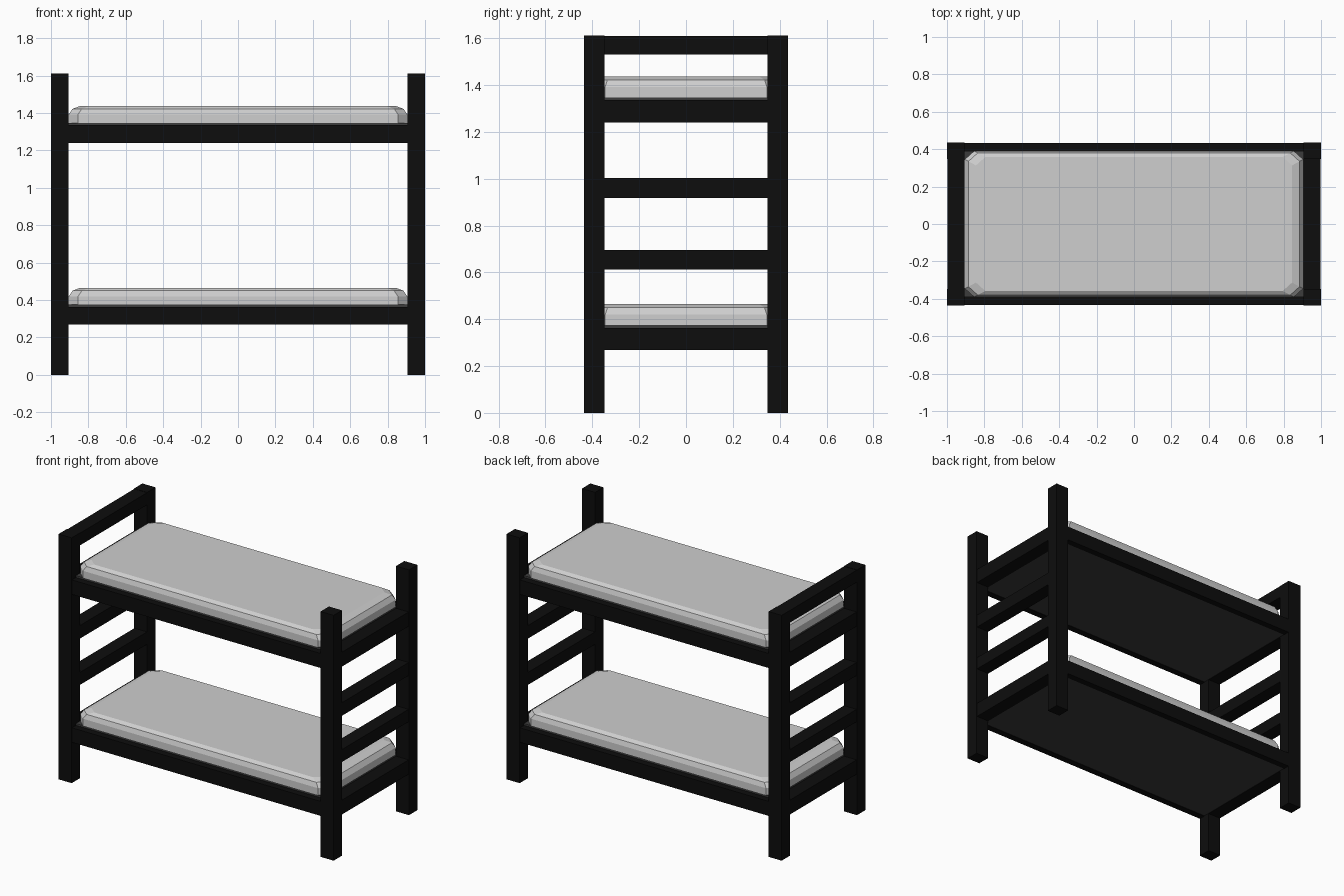
import bpy, bmesh

cube = bpy.data.objects.get("Cube")
if cube:
    bpy.data.objects.remove(cube, do_unlink=True)


def material(name, rgb):
    m = bpy.data.materials.new(name)
    m.use_nodes = True
    col = (*rgb, 1)
    m.diffuse_color = col
    m.node_tree.nodes["Principled BSDF"].inputs["Base Color"].default_value = col
    return m


BLACK = material("black_frame", (0.004, 0.004, 0.004))
GREY = material("dark_grey_board", (0.045, 0.045, 0.045))
WHITE = material("mattress_white", (0.62, 0.62, 0.62))


def finish(name, bm, mat):
    bmesh.ops.recalc_face_normals(bm, faces=bm.faces)
    me = bpy.data.meshes.new(name)
    bm.to_mesh(me)
    bm.free()
    me.materials.append(mat)
    ob = bpy.data.objects.new(name, me)
    bpy.context.collection.objects.link(ob)
    return ob


def box(name, xs, ys, zs, mat):
    bm = bmesh.new()
    bmesh.ops.create_cube(bm, size=1)
    for v in bm.verts:
        for i, (lo, hi) in enumerate((xs, ys, zs)):
            v.co[i] = lo if v.co[i] < 0 else hi
    return finish(name, bm, mat)


# Overall extents: outer and inner faces of the frame
XO, XI = 1.0, 0.905
YO, YI, YP = 0.435, 0.39, 0.348
HEIGHT = 1.612


def mattress(name, z):
    # Stack of chamfered rectangles, rounded inwards towards the top
    bm = bmesh.new()
    rings = []
    for dx, dy, h in ((0, 0, 0), (0, 0, 0.045), (0.02, 0.01, 0.075), (0.06, 0.032, 0.09)):
        x, y = XI - dx, YI - dy
        cx, cy = x - 0.05, y - 0.045
        pts = [(x, -cy), (x, cy), (cx, y), (-cx, y),
               (-x, cy), (-x, -cy), (-cx, -y), (cx, -y)]
        rings.append([bm.verts.new((px, py, z + h)) for px, py in pts])
    for a, b in zip(rings, rings[1:]):
        for i in range(8):
            j = (i + 1) % 8
            bm.faces.new((a[i], a[j], b[j], b[i]))
    bm.faces.new(rings[-1])
    bm.faces.new(rings[0])
    return finish(name, bm, WHITE)


SIDES = (("right", -1), ("left", 1))
DEPTHS = (("front", -1), ("back", 1))


def span(sign, inner, outer):
    return tuple(sorted((sign * inner, sign * outer)))


# Corner posts
for sn, sx in SIDES:
    for dn, sy in DEPTHS:
        box(f"{dn}_{sn}_post", span(sx, XI, XO), span(sy, YP, YO), (0, HEIGHT), BLACK)

# Two bunks: long rails, base board and mattress
for level, z in (("lower", 0.268), ("upper", 1.24)):
    for dn, sy in DEPTHS:
        box(f"{level}_{dn}_rail", (-XI, XI), span(sy, YI, YO - 0.002),
            (z, z + 0.095), BLACK)
    box(f"{level}_base_board", (-XI, XI), (-YI, YI), (z + 0.003, z + 0.107), GREY)
    mattress(f"{level}_mattress", z + 0.107)

# End rails and ladder rungs on both ends
for sn, sx in SIDES:
    for rung, z0, z1 in (("lower_end_rail", 0.268, 0.363), ("lower_rung", 0.613, 0.695),
                         ("upper_rung", 0.917, 1.003), ("upper_end_rail", 1.24, 1.335)):
        box(f"{sn}_{rung}", span(sx, XI, XO - 0.003), (-YP, YP), (z0, z1), BLACK)

# Top guard bar on one end only
box("right_top_bar", (-XO + 0.002, -XI), (-YP, YP), (1.53, 1.61), BLACK)
